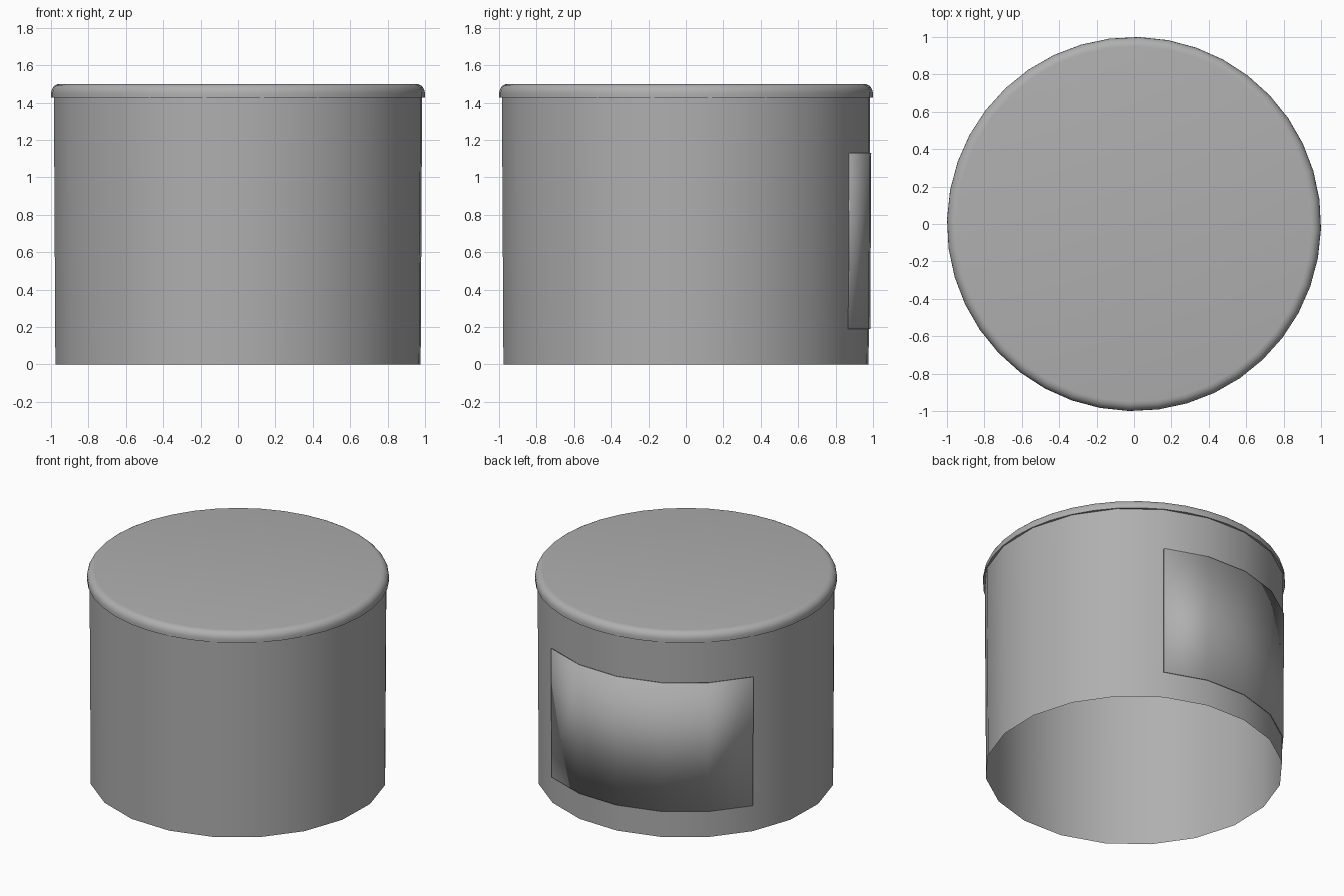
import bpy, bmesh, math

if "Cube" in bpy.data.objects:
    bpy.data.objects.remove(bpy.data.objects["Cube"])

GREY = bpy.data.materials.new("dark_grey")
GREY.diffuse_color = (0.43, 0.43, 0.43, 1)
GREY.use_nodes = True
GREY.node_tree.nodes["Principled BSDF"].inputs["Base Color"].default_value = GREY.diffuse_color


def revolve(name, profile, sides, start=0.0, arc=360.0, smooth=40):
    """Sweep an (r, z) profile about z; points with r = 0 become a cap centre."""
    bm = bmesh.new()
    closed = arc >= 360
    cols = sides if closed else sides + 1
    rings = []
    for r, z in profile:
        if r == 0:
            rings.append([bm.verts.new((0, 0, z))] * cols)
            continue
        ring = []
        for i in range(cols):
            a = math.radians(start + arc * i / sides)
            ring.append(bm.verts.new((r * math.cos(a), r * math.sin(a), z)))
        rings.append(ring)
    for lo, hi in zip(rings, rings[1:]):
        for i in range(sides):
            j = (i + 1) % cols
            quad = [lo[i], lo[j], hi[j], hi[i]]
            bm.faces.new(list(dict.fromkeys(quad)))
    mesh = bpy.data.meshes.new(name)
    bm.to_mesh(mesh)
    bm.free()
    mesh.materials.append(GREY)
    obj = bpy.data.objects.new(name, mesh)
    bpy.context.collection.objects.link(obj)
    bpy.ops.object.select_all(action='DESELECT')
    obj.select_set(True)
    bpy.context.view_layer.objects.active = obj
    bpy.ops.object.shade_smooth_by_angle(angle=math.radians(smooth))
    return obj


PHASE, STEP = 61.5, 18

# Slightly flared tin wall, open underneath
revolve("tin_body", [(0.985, 0), (0.993, 1.43)], 20, PHASE)

# Lid with rounded rim and a narrow underside lip
R, TOP, ROUND = 1.0, 1.5, 0.05
rim = [(R - ROUND + ROUND * math.cos(t), TOP - ROUND + ROUND * math.sin(t))
       for t in (math.radians(90 * k / 5) for k in range(6))]
revolve("lid", [(0.975, 1.428), (R, 1.428)] + rim + [(0, TOP)], 40, PHASE)

# Wrap-around label on the back, five wall panels wide
label = revolve("label", [(0.994, 0.19), (0.999, 1.13)], 5, PHASE, 5 * STEP)
thick = label.modifiers.new("paper_thickness", 'SOLIDIFY')
thick.thickness = 0.007
thick.offset = -1
